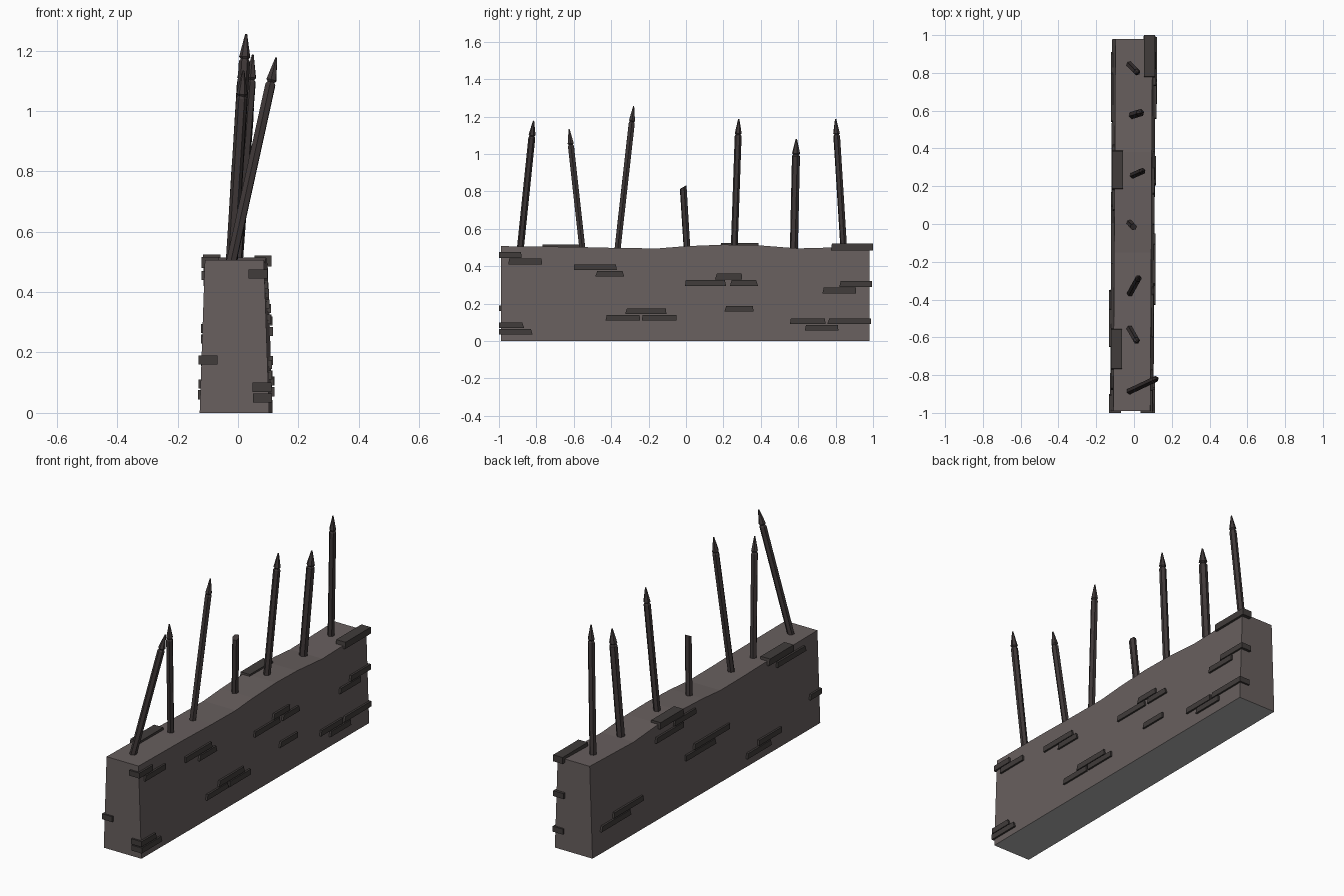
import bpy
import bmesh
import math
import random
from mathutils import Vector

cube = bpy.data.objects.get("Cube")
if cube:
    bpy.data.objects.remove(cube, do_unlink=True)
random.seed(4)


def material(name, colour):
    mat = bpy.data.materials.new(name)
    mat.use_nodes = True
    rgba = (*colour, 1.0)
    mat.diffuse_color = rgba
    mat.node_tree.nodes["Principled BSDF"].inputs["Base Color"].default_value = rgba
    return mat


STONE = material("warm grey plaster", (0.138, 0.115, 0.113))
BASE = material("pale grey underside", (0.44, 0.44, 0.44))
BRICK = material("dark brick", (0.052, 0.045, 0.043))
IRON = material("rusty dark iron", (0.05, 0.04, 0.04))


def finish(bm, name, *mats):
    bmesh.ops.recalc_face_normals(bm, faces=bm.faces)
    mesh = bpy.data.meshes.new(name)
    bm.to_mesh(mesh)
    bm.free()
    for mat in mats:
        mesh.materials.append(mat)
    obj = bpy.data.objects.new(name, mesh)
    bpy.context.collection.objects.link(obj)
    return obj


def bridge(bm, rings):
    for low, high in zip(rings, rings[1:]):
        for i in range(len(low)):
            j = (i + 1) % len(low)
            bm.faces.new((low[i], low[j], high[j], high[i]))


# Wall dimensions: tapered upward, drifting slightly along its length
def middle(y):
    return 0.006 * (y - 1)


def half_width(z):
    return 0.115 - 0.034 * z


# Wall with an uneven top edge
TOP_EDGE = [(-0.99, 0.507), (-0.6, 0.503), (-0.35, 0.497), (-0.15, 0.495),
            (0.0, 0.507), (0.2, 0.515), (0.38, 0.512), (0.6, 0.495), (0.98, 0.505)]
bm = bmesh.new()
rings = []
for y, top in TOP_EDGE:
    corners = [(-1, 0), (1, 0), (1, top), (-1, top)]
    rings.append([bm.verts.new((middle(y) + s * half_width(z), y, z)) for s, z in corners])
bridge(bm, rings)
bm.faces.new(rings[0])
bm.faces.new(rings[-1])
for face in bm.faces:
    face.material_index = int(all(v.co.z < 0.001 for v in face.verts))
finish(bm, "wall", STONE, BASE)


# Exposed bricks and capping slabs with slanted ends, sunk into the wall sides
def brick(name, side, y0, y1, z0, height=0.03, proud=0.01, depth=0.063):
    centre = middle((y0 + y1) / 2)
    slant = {False: random.uniform(0, 0.012), True: random.uniform(0, 0.012)}
    bm = bmesh.new()
    bmesh.ops.create_cube(bm, size=1)
    for v in bm.verts:
        far, upper = v.co.y > 0, v.co.z > 0
        y = y1 if far else y0
        # Ends flush with the wall ends stay square
        if upper and abs(y) < 0.97:
            y += slant[far] * (-1 if far else 1)
        outer = half_width(z0) + proud
        reach = outer if v.co.x * side > 0 else outer - depth
        v.co = (centre + side * reach, y, z0 + (height if upper else 0))
    finish(bm, name, BRICK)


LEFT_BRICKS = [
    (-1, -.88, .445), (-.95, -.77, .41), (-.6, -.37, .38), (-.485, -.33, .345),
    (-.325, -.105, .145), (-.43, -.245, .11), (-.235, -.05, .11),
    (-1, -.865, .07), (-1, -.82, .035), (.155, .3, .33), (-.005, .215, .295),
    (.235, .385, .295), (.205, .36, .158), (.82, .995, .29), (.73, .91, .255),
    (.555, .745, .09), (.755, .99, .09), (.635, .815, .055)]
RIGHT_BRICKS = [
    (-1, -.9, .16), (.65, .91, .12), (.54, .8, .155), (-.56, -.35, .045),
    (-.65, -.45, .08), (-.09, .17, .23), (-.21, .1, .265), (.18, .42, .42),
    (.07, .26, .455), (-.88, -.63, .44)]
for side, label, bricks in ((1, "left_brick", LEFT_BRICKS), (-1, "right_brick", RIGHT_BRICKS)):
    for y0, y1, z0 in bricks:
        brick(label, side, y0, y1, z0)

for side, y0, y1, z0 in ((1, .775, 1, .485), (-1, .18, .39, .488), (-1, -.77, -.55, .48)):
    brick("capping_slab", side, y0, y1, z0, height=0.036, proud=0.013, depth=0.057)


# Iron spikes: six-sided shaft, pinched neck and blunt-pointed head
def spike(name, base, tip, radius=0.0185, broken=False, sides=6):
    base, tip = Vector(base), Vector(tip)
    axis = tip - base
    length = axis.length
    turn = axis.to_track_quat("Z", "Y")
    profile = [(radius, -0.03)]
    if broken:
        profile.append((radius, length))
    else:
        profile += [(radius, length - 0.092), (radius * 0.7, length - 0.084),
                    (radius, length - 0.077), (radius * 0.18, length)]
    bm = bmesh.new()
    rings = []
    for r, h in profile:
        ring = []
        for i in range(sides):
            a = math.tau * (i + 0.5) / sides
            point = base + turn @ Vector((r * math.cos(a), r * math.sin(a), h))
            # Snapped shafts end in a slanted cut
            if broken and h > 0:
                point.z += (point.y - tip.y) * 0.5 - 0.008
            ring.append(bm.verts.new(point))
        rings.append(ring)
    bridge(bm, rings)
    bm.faces.new(rings[0])
    bm.faces.new(rings[-1])
    finish(bm, name, IRON)


FOOT = 0.5
spike("spike", (-.022, -.885, FOOT), (.127, -.815, 1.177))
spike("spike", (-.022, -.555, FOOT), (.018, -.625, 1.133))
spike("spike", (-.02, -.365, FOOT), (.027, -.28, 1.255))
spike("broken_spike", (-.022, .005, FOOT), (-.003, -.015, .83), broken=True)
spike("spike", (-.005, .258, FOOT), (.049, .282, 1.187))
spike("spike", (-.005, .577, FOOT), (.038, .59, 1.08), radius=0.022)
spike("spike", (-.022, .843, FOOT), (.02, .8, 1.187))
